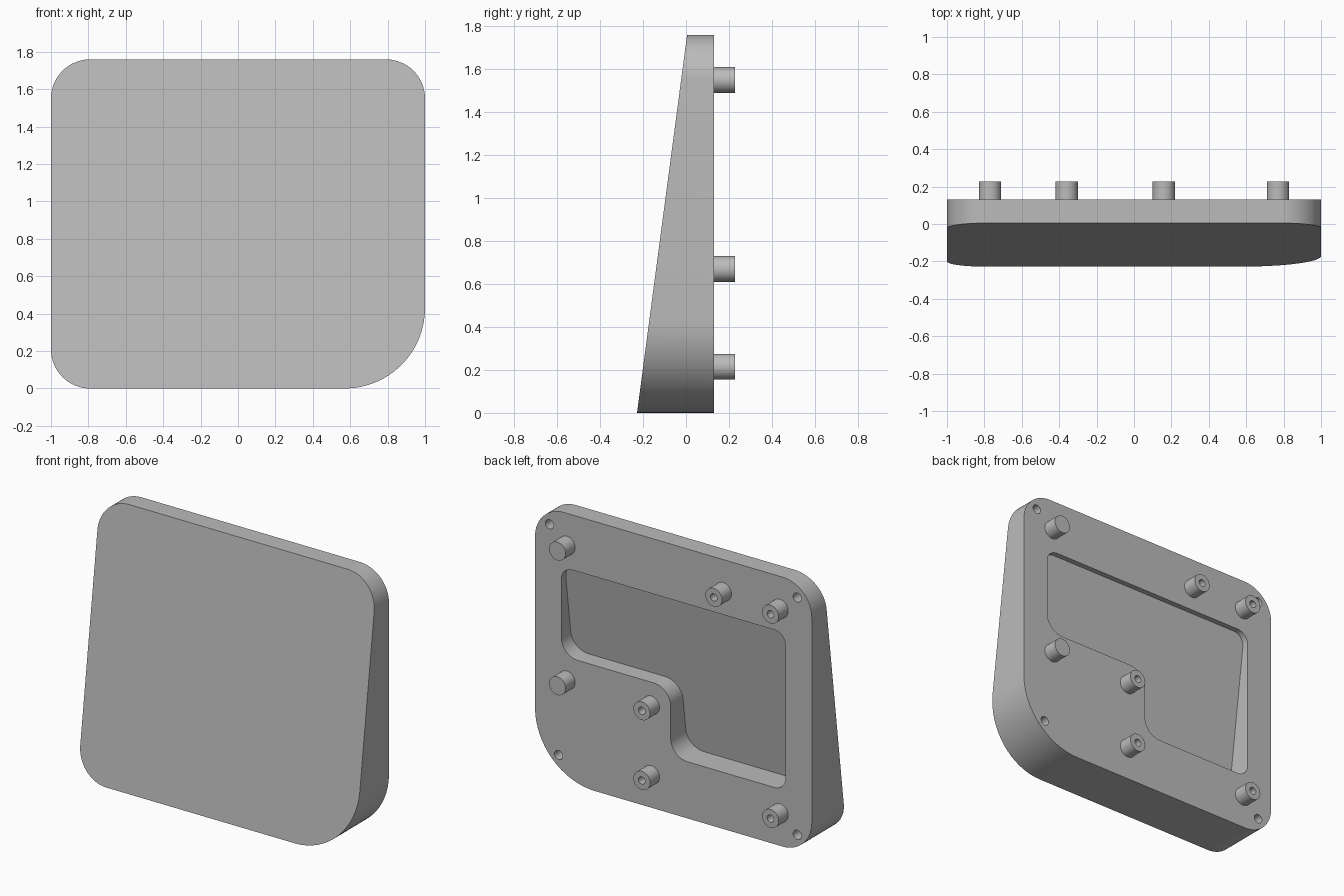
import bpy, bmesh, math
from mathutils import Vector

if "Cube" in bpy.data.objects:
    bpy.data.objects.remove(bpy.data.objects["Cube"])

BACK = 0.13      # y of the flat rear face
HEIGHT = 1.76

grey = bpy.data.materials.new("plain_grey")
grey.diffuse_color = (0.5, 0.5, 0.5, 1)
grey.use_nodes = True
grey.node_tree.nodes["Principled BSDF"].inputs["Base Color"].default_value = grey.diffuse_color


def front_y(z):
    """Sloping front face, leaning back towards the top."""
    return -0.228 + 0.233 * z / HEIGHT


def finish(bm, name):
    bmesh.ops.recalc_face_normals(bm, faces=bm.faces)
    mesh = bpy.data.meshes.new(name)
    bm.to_mesh(mesh)
    bm.free()
    mesh.materials.append(grey)
    obj = bpy.data.objects.new(name, mesh)
    bpy.context.collection.objects.link(obj)
    return obj


def smooth(obj):
    bpy.ops.object.select_all(action='DESELECT')
    obj.select_set(True)
    bpy.context.view_layer.objects.active = obj
    bpy.ops.object.shade_smooth_by_angle(angle=math.radians(30))


def rounded(corners, steps=16):
    """Outline (x, z) with a fillet at every (x, z, radius) corner."""
    pts = []
    for i, (x, z, r) in enumerate(corners):
        p = Vector((x, z))
        u = (Vector(corners[i - 1][:2]) - p).normalized()
        v = (Vector(corners[(i + 1) % len(corners)][:2]) - p).normalized()
        c = p + r * (u + v)
        for k in range(steps + 1):
            t = math.pi / 2 * k / steps
            pts.append(c - r * (v * math.cos(t) + u * math.sin(t)))
    return pts


def prism(name, outline, near, far):
    """Outline swept in y from near(z) to the flat plane y = far."""
    bm = bmesh.new()
    a = [bm.verts.new((x, near(z), z)) for x, z in outline]
    b = [bm.verts.new((x, far, z)) for x, z in outline]
    bm.faces.new(a)
    bm.faces.new(b)
    for i in range(len(a)):
        j = (i + 1) % len(a)
        bm.faces.new((a[i], a[j], b[j], b[i]))
    return finish(bm, name)


def turned(name, x, z, profile, n=32):
    """Profile of (radius, y) turned around an axis along y."""
    bm = bmesh.new()
    rings = []
    for r, y in profile:
        rings.append([bm.verts.new((x + r * math.cos(2 * math.pi * k / n), y,
                                    z + r * math.sin(2 * math.pi * k / n))) for k in range(n)])
    for p, q in zip(rings, rings[1:]):
        for k in range(n):
            j = (k + 1) % n
            bm.faces.new((p[k], p[j], q[j], q[k]))
    bm.faces.new(rings[0])
    bm.faces.new(rings[-1])
    return finish(bm, name)


# Wedge shaped body with one large rounded corner
body = prism("wedge_body", rounded([(-1, 0, 0.21), (1, 0, 0.43),
                                    (1, HEIGHT, 0.21), (-1, HEIGHT, 0.21)]), front_y, BACK)

# Stepped pocket in the rear, its floor parallel to the front
cutters = [prism("pocket_cutter",
                 rounded([(-0.81, 0.37, 0.08), (0.02, 0.37, 0.12), (0.02, 0.82, 0.12),
                          (0.81, 0.82, 0.12), (0.81, 1.4, 0.08), (-0.81, 1.4, 0.08)], 10),
                 lambda z: front_y(z) + 0.137, 0.3)]

# Screw holes in the corners
for x, z in [(-0.895, 0.105), (-0.895, 1.655), (0.895, 1.655), (0.83, 0.165)]:
    cutters.append(turned("screw_hole_cutter", x, z, [(0.03, 0.03), (0.03, 0.3)], 24))

for cutter in cutters:
    mod = body.modifiers.new("cut", 'BOOLEAN')
    mod.operation = 'DIFFERENCE'
    mod.solver = 'EXACT'
    mod.object = cutter
    bpy.context.view_layer.objects.active = body
    bpy.ops.object.modifier_apply(modifier=mod.name)
for cutter in cutters:
    bpy.data.objects.remove(cutter)
smooth(body)

# Rear posts: solid pegs on one side, bored ones elsewhere
TIP = 0.228
solid = [(0.06, BACK - 0.01), (0.06, TIP)]
bored = solid + [(0.024, TIP), (0.024, BACK + 0.01)]
for x, z in [(0.77, 1.55), (0.77, 0.67)]:
    smooth(turned("solid_post", x, z, solid))
for x, z in [(-0.36, 1.55), (-0.77, 1.55), (0.16, 0.67), (0.16, 0.215), (-0.77, 0.215)]:
    smooth(turned("bored_post", x, z, bored))
